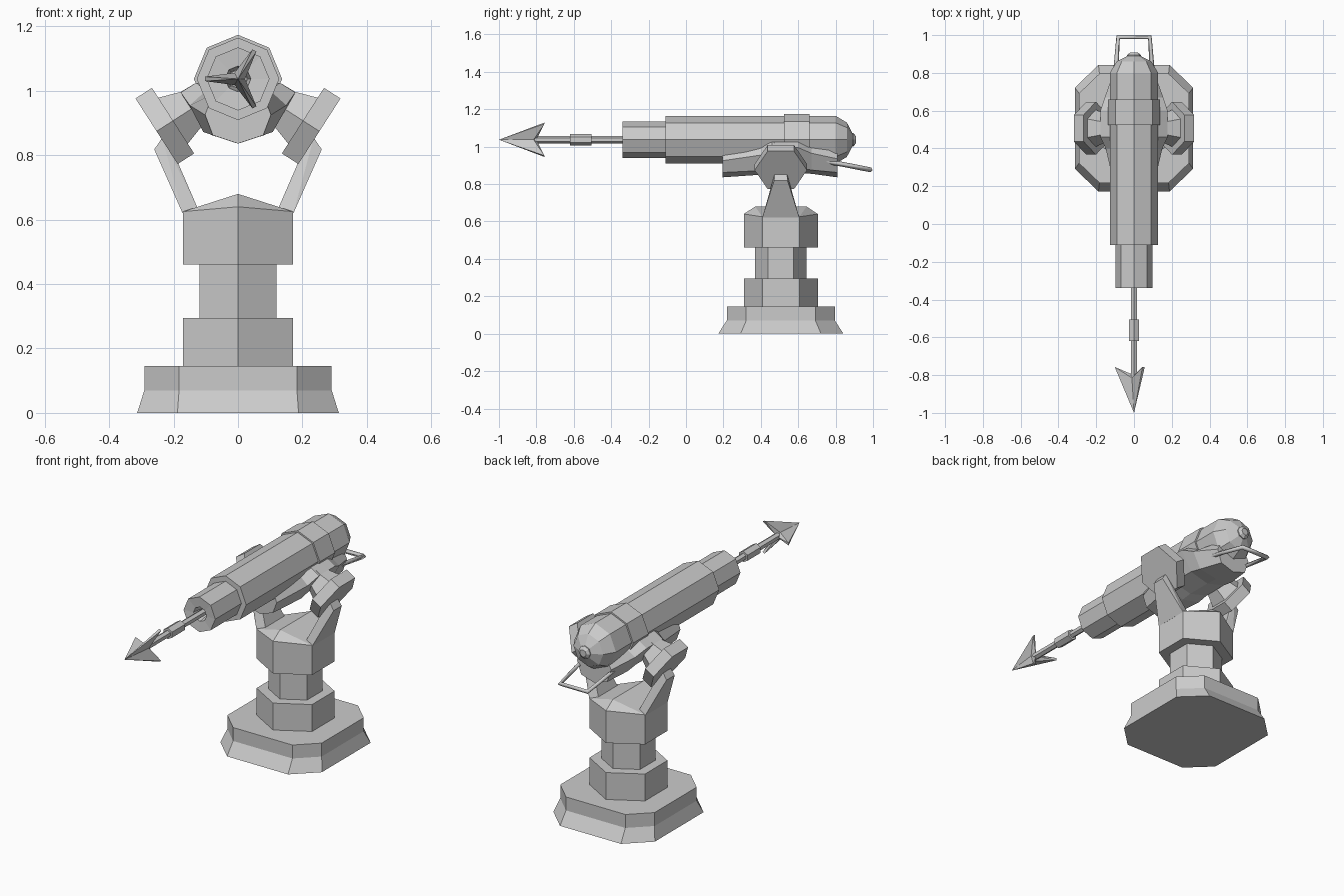
import bpy, bmesh
from math import sin, cos, pi, radians
from mathutils import Vector

if "Cube" in bpy.data.objects:
    bpy.data.objects.remove(bpy.data.objects["Cube"])

CY = 0.507   # pedestal axis (y)
CZ = 1.037   # barrel axis (z)


def finish(name, bm):
    bmesh.ops.remove_doubles(bm, verts=bm.verts, dist=1e-5)
    bmesh.ops.recalc_face_normals(bm, faces=bm.faces)
    me = bpy.data.meshes.new(name)
    bm.to_mesh(me)
    bm.free()
    ob = bpy.data.objects.new(name, me)
    bpy.context.collection.objects.link(ob)
    return ob


def loft(name, rings):
    """Skin a list of equal-length closed rings and cap both ends."""
    bm = bmesh.new()
    rv = [[bm.verts.new(p) for p in r] for r in rings]
    n = len(rings[0])
    for a, b in zip(rv, rv[1:]):
        for i in range(n):
            j = (i + 1) % n
            bm.faces.new((a[i], a[j], b[j], b[i]))
    bm.faces.new(rv[0])
    bm.faces.new(rv[-1])
    return finish(name, bm)


def hull(name, pts):
    bm = bmesh.new()
    for p in pts:
        bm.verts.new(p)
    bmesh.ops.convex_hull(bm, input=bm.verts)
    bmesh.ops.dissolve_limit(bm, angle_limit=0.02, verts=bm.verts, edges=bm.edges)
    return finish(name, bm)


def ring_y(y, r, n=8):
    """Ring about the barrel axis, one vertex at the top."""
    return [(r * sin(2 * pi * k / n), y, CZ + r * cos(2 * pi * k / n)) for k in range(n)]


def turned(name, profile, n=8):
    return loft(name, [ring_y(y, r, n) for y, r in profile])


def hex_z(z, r):
    return [(r * sin(k * pi / 3), CY - r * cos(k * pi / 3), z) for k in range(6)]


def base_ring(z, x, y, cx, cy):
    q = [(cx, -y), (x, -cy), (x, cy), (cx, y), (-cx, y), (-x, cy), (-x, -cy), (-cx, -y)]
    return [(a, CY + b, z) for a, b in q]


# Pedestal: flared foot, stacked hexagonal column, ridged top
loft("foot", [base_ring(0, .313, .335, .188, .215),
              base_ring(.07, .291, .289, .183, .185),
              base_ring(.145, .291, .289, .183, .185)])
loft("lower_column", [hex_z(.145, .198), hex_z(.295, .198)])
loft("column_neck", [hex_z(.295, .138), hex_z(.46, .138)])
top = [(x, y, .64 if abs(x) < .01 else .625) for x, y, z in hex_z(0, .198)]
hull("upper_column", hex_z(.46, .198) + top + [(0, .37, .68), (0, .645, .68)])

# Barrel with stepped muzzle, recess round the rod and domed rear
turned("barrel", [(-.27, .03), (-.335, .04), (-.34, .098), (-.11, .098), (-.11, .128),
                  (.80, .128), (.86, .092), (.89, .035)])
turned("barrel_band", [(.525, .137), (.66, .137)])
turned("rear_cap", [(.85, .036), (.895, .036), (.908, .02)])

# Harpoon: rod, collar and three-barbed head
turned("harpoon_rod", [(-.95, .008), (-.82, .019), (-.26, .019)], 6)
turned("harpoon_collar", [(-.62, .031), (-.505, .031)], 6)
bm = bmesh.new()
tip = bm.verts.new((0, -1, CZ))
back = bm.verts.new((0, -.80, CZ))
star = []
for deg in (60, 180, 300):
    a = radians(deg)
    rad, lat = Vector((cos(a), 0, sin(a))), Vector((-sin(a), 0, cos(a)))
    for s in (-1, 1):
        star.append(bm.verts.new(rad * .102 + lat * s * .007 + Vector((0, -.757, CZ))))
    b = a + pi / 3
    star.append(bm.verts.new((.022 * cos(b), -.815, CZ + .022 * sin(b))))
for i in range(9):
    p, q = star[i], star[(i + 1) % 9]
    bm.faces.new((tip, p, q))
    bm.faces.new((back, q, p))
finish("harpoon_head", bm)

# Cradle under the barrel, lofted from half sections that rise into ears
sections = [(.195, [(0, .836), (.078, .862), (.102, .925), (.08, .99)]),
            (.40, [(0, .850), (.108, .872), (.150, .955), (.10, 1.0)]),
            (.46, [(0, .858), (.112, .888), (.178, .995), (.13, 1.025)]),
            (.60, [(0, .858), (.112, .888), (.178, .995), (.13, 1.025)]),
            (.67, [(0, .855), (.108, .875), (.155, .965), (.10, 1.0)]),
            (.81, [(0, .836), (.080, .862), (.105, .935), (.08, .99)])]
rings = []
for y, h in sections:
    rings.append([(x, y, z) for x, z in h] + [(-x, y, z) for x, z in reversed(h[1:])])
loft("cradle", rings)

# Pivot plates, axles and support arms on both sides
for s, side in ((-1, "left"), (1, "right")):
    u, v, w = Vector((s * .84, 0, -.54)), Vector((s * .54, 0, .84)), Vector((0, 1, 0))
    centre = Vector((0, CY, CZ))

    def pivot_ring(dist, r):
        return [centre + u * dist + r * (cos(k * pi / 3) * w + sin(k * pi / 3) * v)
                for k in range(6)]

    loft(side + "_pivot_plate", [pivot_ring(.24, .14), pivot_ring(.301, .14)])
    loft(side + "_axle", [pivot_ring(.12, .07), pivot_ring(.172, .072), pivot_ring(.245, .1)])
    arm = []
    for x, z, half in ((.172, .62, .099), (.125, .635, .085), (.26, .818, .036),
                       (.19, .785, .045), (.235, .855, .033)):
        arm += [(s * x, CY + t * half, z) for t in (-1, 1)]
    hull(side + "_support_arm", arm)

# Rear handle: square-section bent bar
cu = bpy.data.curves.new("rear_handle", 'CURVE')
cu.dimensions = '3D'
cu.bevel_depth = .013
cu.bevel_resolution = 0
cu.use_fill_caps = True
sp = cu.splines.new('POLY')
path = [(-.1, .72, .925), (-.095, .83, .907), (-.084, .988, .876),
        (.084, .988, .876), (.095, .83, .907), (.1, .72, .925)]
sp.points.add(len(path) - 1)
for p, c in zip(sp.points, path):
    p.co = (*c, 1)
bpy.context.collection.objects.link(bpy.data.objects.new("rear_handle", cu))
